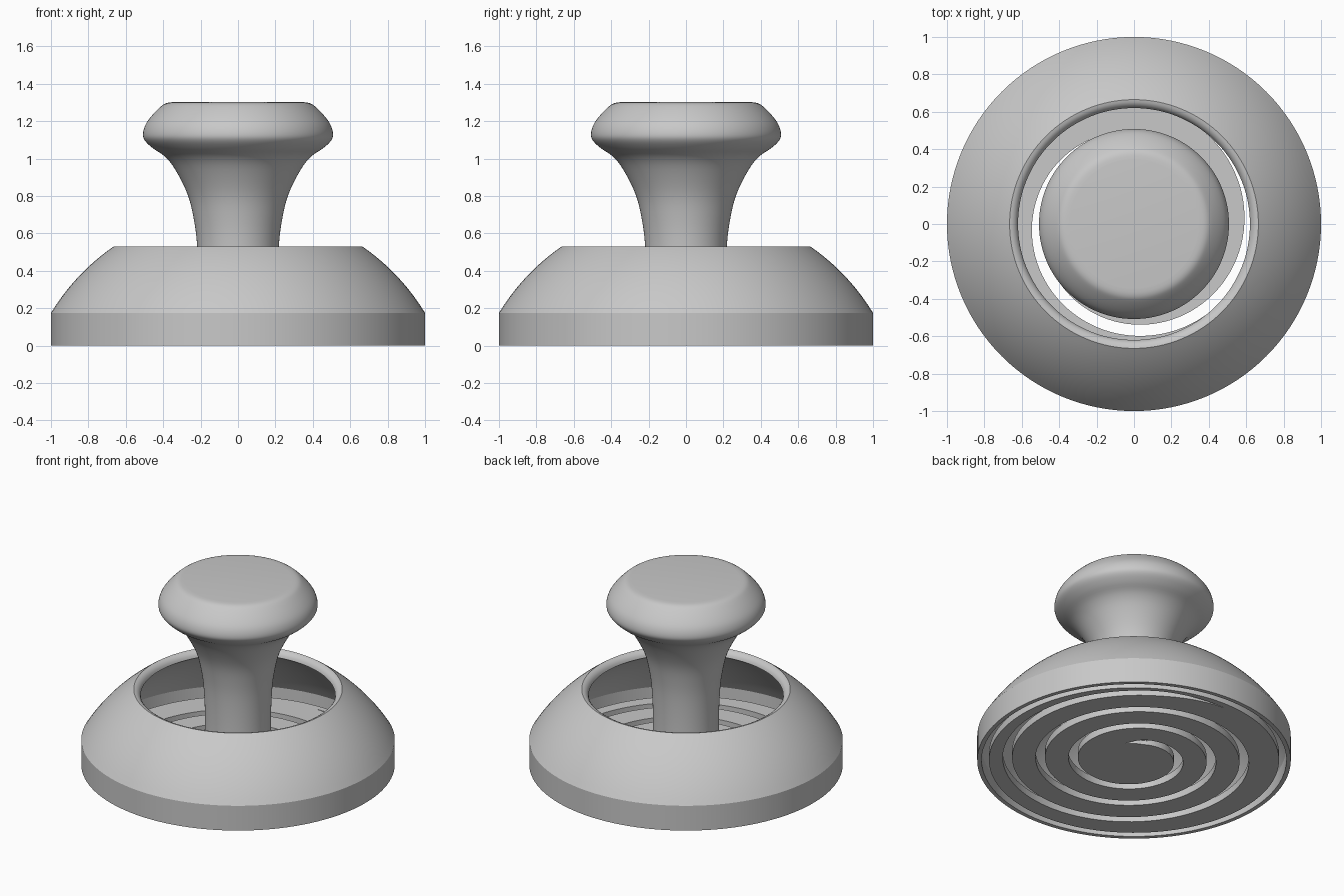
import bpy, bmesh, math

if "Cube" in bpy.data.objects:
    bpy.data.objects.remove(bpy.data.objects["Cube"], do_unlink=True)

grey = bpy.data.materials.new("light_grey")
grey.use_nodes = True
colour = (0.58, 0.58, 0.58, 1)
grey.diffuse_color = colour
grey.node_tree.nodes["Principled BSDF"].inputs["Base Color"].default_value = colour


def make_object(name, bm):
    bmesh.ops.recalc_face_normals(bm, faces=bm.faces)
    mesh = bpy.data.meshes.new(name)
    bm.to_mesh(mesh)
    bm.free()
    mesh.materials.append(grey)
    obj = bpy.data.objects.new(name, mesh)
    bpy.context.collection.objects.link(obj)
    return obj


def shade(obj, degrees=30):
    bpy.ops.object.select_all(action="DESELECT")
    obj.select_set(True)
    bpy.context.view_layer.objects.active = obj
    bpy.ops.object.shade_smooth_by_angle(angle=math.radians(degrees))


def lathe(name, profile, closed=False, sides=128):
    """Spin (radius, height) points around the vertical axis."""
    bm = bmesh.new()
    verts = [bm.verts.new((r, 0, z)) for r, z in profile]
    pairs = list(zip(verts, verts[1:]))
    if closed:
        pairs.append((verts[-1], verts[0]))
    edges = [bm.edges.new(p) for p in pairs]
    bmesh.ops.spin(bm, geom=verts + edges, cent=(0, 0, 0), axis=(0, 0, 1),
                   angle=math.tau, steps=sides, use_merge=True)
    bmesh.ops.remove_doubles(bm, verts=bm.verts, dist=1e-5)
    return make_object(name, bm)


def smooth_curve(points, steps=4):
    """Catmull-Rom curve through the points."""
    pts = [points[0]] + points + [points[-1]]
    out = []
    for a, b, c, d in zip(pts, pts[1:], pts[2:], pts[3:]):
        for i in range(steps):
            t = i / steps
            out.append(tuple(0.5 * (2 * q + (s - p) * t + (2 * p - 5 * q + 4 * s - u) * t * t
                                    + (3 * q - p - 3 * s + u) * t ** 3)
                             for p, q, s, u in zip(a, b, c, d)))
    return out + [points[-1]]


def dome_arc(radius, r_start, r_end, steps=14):
    """Arc of a sphere centred below the base."""
    radii = [r_start + (r_end - r_start) * i / steps for i in range(steps + 1)]
    return [(r, math.sqrt(radius ** 2 - r ** 2) - 0.433) for r in radii]


# Domed shell with straight skirt, rounded opening and hollow inside
outer = dome_arc(1.17, 1, 0.665)
inner = dome_arc(1.11, 0.62, 0.972)
lip = [(0.651, 0.527), (0.636, 0.518), (0.625, 0.504)]
shell = lathe("domed_shell", [(1, 0)] + outer + lip + inner + [(0.972, 0)], closed=True)
shade(shell)

# Handle: flared stem, rounded knob and flat top
knob = smooth_curve([(0.215, 0.03), (0.21, 0.3), (0.218, 0.53), (0.237, 0.68), (0.27, 0.81),
                     (0.335, 0.94), (0.39, 1.01), (0.455, 1.055), (0.497, 1.095),
                     (0.508, 1.13), (0.495, 1.18), (0.46, 1.23), (0.41, 1.28),
                     (0.38, 1.297), (0.345, 1.302)])
handle = lathe("knob_handle", [(0, 0.03)] + knob + [(0, 1.302)])
shade(handle)

# Base plate
THICK = 0.05
plate = lathe("spiral_plate", [(0, 0), (0.925, 0), (0.925, THICK), (0, THICK)])

# Spiral cutter, tapered at both ends
START, END, TAPER = -3.8 * math.pi, 2.5 * math.pi, 0.5
bm = bmesh.new()
rings = []
COUNT = 300
for i in range(COUNT + 1):
    a = START + (END - START) * i / COUNT
    half = 0.03 * max(0.04, min(1, (a - START) / TAPER, (END - a) / TAPER))
    r = 0.62 + 0.21 * a / math.tau
    corners = [(r - half, -0.1), (r + half, -0.1), (r + half, 0.2), (r - half, 0.2)]
    rings.append([bm.verts.new((q * math.cos(a), q * math.sin(a), z)) for q, z in corners])
for p, q in zip(rings, rings[1:]):
    for k in range(4):
        n = (k + 1) % 4
        bm.faces.new((p[k], p[n], q[n], q[k]))
bm.faces.new(rings[0])
bm.faces.new(rings[-1])
cutter = make_object("spiral_cutter", bm)
cutter.hide_render = True

# Cut the spiral slot through the plate
cut = plate.modifiers.new("spiral_slot", "BOOLEAN")
cut.operation = "DIFFERENCE"
cut.solver = "EXACT"
cut.object = cutter
bpy.context.view_layer.objects.active = plate
bpy.ops.object.modifier_apply(modifier=cut.name)
bpy.data.objects.remove(cutter, do_unlink=True)
shade(plate)
